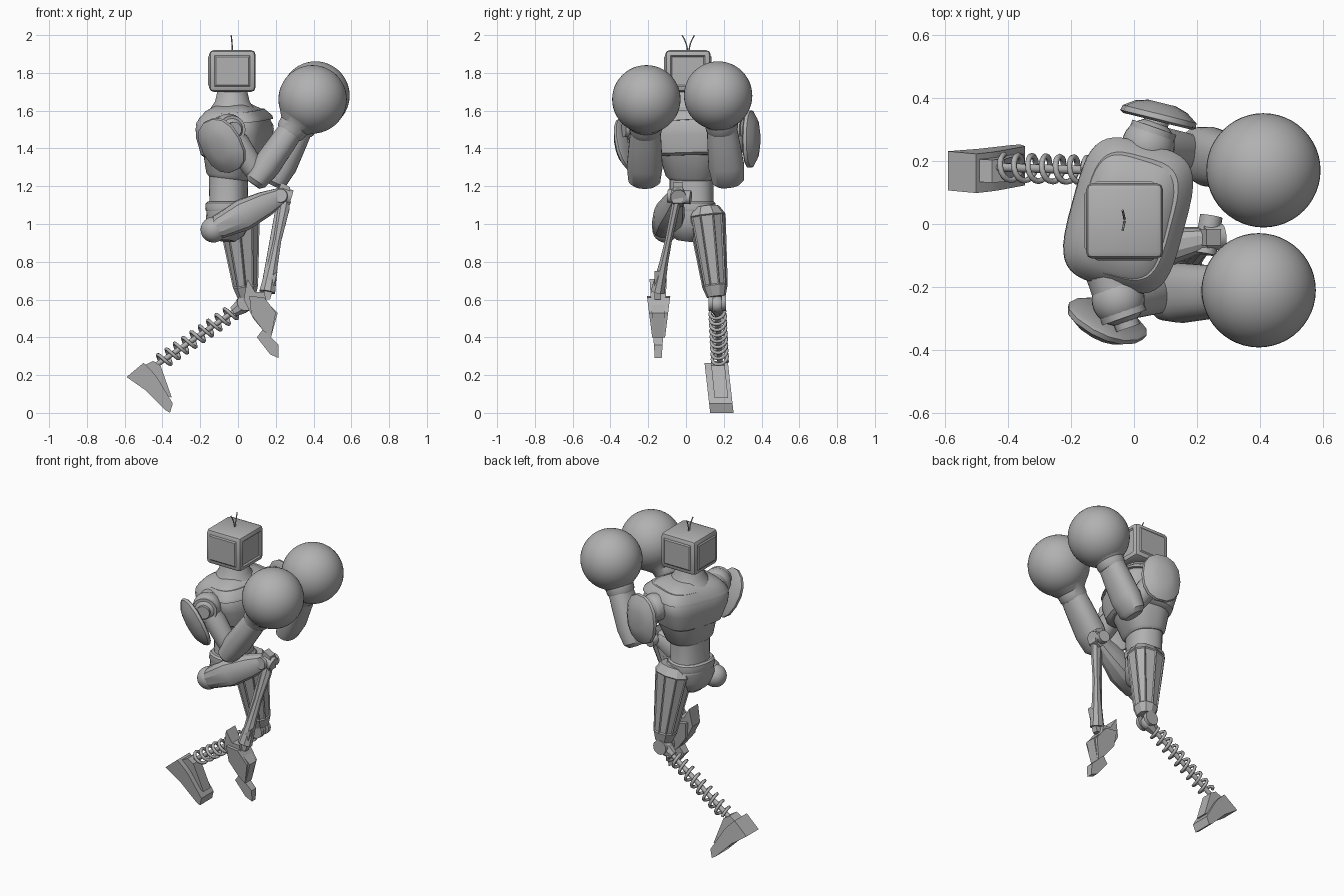
import bpy, bmesh, math
from mathutils import Vector, Matrix

cube = bpy.data.objects.get("Cube")
if cube:
    bpy.data.objects.remove(cube, do_unlink=True)

grey = bpy.data.materials.new("plain_grey")
grey.use_nodes = True
grey.diffuse_color = (0.44, 0.44, 0.44, 1)
grey.node_tree.nodes["Principled BSDF"].inputs["Base Color"].default_value = (0.44, 0.44, 0.44, 1)


def finish(name, bm, angle=35):
    bmesh.ops.recalc_face_normals(bm, faces=bm.faces)
    mesh = bpy.data.meshes.new(name)
    bm.to_mesh(mesh)
    bm.free()
    ob = bpy.data.objects.new(name, mesh)
    bpy.context.collection.objects.link(ob)
    mesh.materials.append(grey)
    bpy.ops.object.select_all(action="DESELECT")
    ob.select_set(True)
    bpy.context.view_layer.objects.active = ob
    bpy.ops.object.shade_smooth_by_angle(angle=math.radians(angle))


def loft(name, start, end, rings, ref=(1, 0, 0), sides=24, power=2, panel=0, angle=35):
    """Rings of (t, radius along ref, radius across) from start to end; panel insets the large walls."""
    a, b = Vector(start), Vector(end)
    d = (b - a).normalized()
    u = Vector(ref)
    u = (u - d * u.dot(d)).normalized()
    v = d.cross(u)
    bm = bmesh.new()
    loops = []
    for t, ru, rv in rings:
        loop = []
        for i in range(sides):
            w = math.tau * (i + 0.5) / sides
            cu, cv = math.cos(w), math.sin(w)
            cu = math.copysign(abs(cu) ** (2 / power), cu)
            cv = math.copysign(abs(cv) ** (2 / power), cv)
            loop.append(bm.verts.new(a.lerp(b, t) + u * ru * cu + v * rv * cv))
        loops.append(loop)
    walls = []
    for lo, hi in zip(loops, loops[1:]):
        for i in range(sides):
            j = (i + 1) % sides
            walls.append(bm.faces.new((lo[i], lo[j], hi[j], hi[i])))
    bm.faces.new(loops[0])
    bm.faces.new(loops[-1])
    bmesh.ops.recalc_face_normals(bm, faces=bm.faces)
    if panel:
        big = [f for f in walls if f.calc_area() > 0.008]
        bmesh.ops.inset_individual(bm, faces=big, thickness=panel, depth=-panel * 0.6)
    finish(name, bm, angle)


def rod(name, start, end, radius, sides=16):
    loft(name, start, end, [(0, radius, radius), (1, radius, radius)],
         ref=(0.3, 0.5, 0.8), sides=sides, angle=50)


def ball(name, centre, radius, segments=32):
    bm = bmesh.new()
    bmesh.ops.create_uvsphere(bm, u_segments=segments, v_segments=segments // 2, radius=radius,
                              matrix=Matrix.Translation(centre))
    finish(name, bm, 60)


def side_plate(name, outline, y, half, skew=0, taper=1):
    """Side outline in x and z, extruded across y; skew shifts and taper narrows it toward the bottom."""
    bm = bmesh.new()
    top, low = max(p[1] for p in outline), min(p[1] for p in outline)
    rows = []
    for s in (-1, 1):
        row = []
        for x, z in outline:
            k = (top - z) / (top - low)
            row.append(bm.verts.new((x, y + skew * (k - 0.5) + s * half * (1 + (taper - 1) * k), z)))
        rows.append(row)
        bm.faces.new(row)
    n = len(outline)
    for i in range(n):
        j = (i + 1) % n
        bm.faces.new((rows[0][i], rows[0][j], rows[1][j], rows[1][i]))
    finish(name, bm, 20)


def wire(name, points, radius):
    curve = bpy.data.curves.new(name, "CURVE")
    curve.dimensions = "3D"
    curve.bevel_depth = radius
    curve.bevel_resolution = 1
    curve.use_fill_caps = True
    spline = curve.splines.new("POLY")
    spline.points.add(len(points) - 1)
    for p, co in zip(spline.points, points):
        p.co = (*co, 1)
    curve.materials.append(grey)
    bpy.context.collection.objects.link(bpy.data.objects.new(name, curve))


# Boxy head: sunken screen in front, slightly raised panels on the other sides
bm = bmesh.new()
bmesh.ops.create_cube(bm, size=1, matrix=Matrix.Translation((-0.03, 0.01, 1.81))
                      @ Matrix.Diagonal((0.245, 0.24, 0.22, 1)))
bmesh.ops.bevel(bm, geom=list(bm.edges), offset=0.022, segments=2, affect="EDGES", profile=0.5)
bm.normal_update()
panels = [f for f in bm.faces if f.calc_area() > 0.02 and abs(f.normal.z) < 0.5]
screen = [f for f in panels if f.normal.x > 0.5]
covers = [f for f in panels if f.normal.x < 0.5]
bmesh.ops.inset_individual(bm, faces=panels, thickness=0.01, depth=0)
bmesh.ops.inset_individual(bm, faces=screen, thickness=0.01, depth=-0.008)
bmesh.ops.inset_individual(bm, faces=covers, thickness=0.01, depth=0.006)
finish("head", bm, 25)
for s in (-1, 1):
    wire("antenna", [(-0.03 - 0.006 * t * t, 0.012 + s * (0.004 + 0.028 * t * t), 1.91 + 0.088 * t)
                     for t in (0, 0.25, 0.5, 0.75, 1)], 0.0035)

# Neck and torso, turned slightly toward the right
forward = (0.965, -0.26, 0)
loft("neck", (-0.03, 0.01, 1.56), (-0.03, 0.01, 1.71),
     [(0, 0.15, 0.15), (0.35, 0.117, 0.117), (0.6, 0.092, 0.092), (1, 0.078, 0.078)], forward)
loft("chest_shell", (-0.015, 0.03, 1.36), (-0.025, 0.025, 1.63),
     [(0, 0.145, 0.17), (0.05, 0.163, 0.19), (0.4, 0.182, 0.225), (0.58, 0.18, 0.235),
      (0.76, 0.163, 0.22), (0.9, 0.13, 0.18), (1, 0.085, 0.115)], forward, sides=40, power=3.8)
loft("collar_trim", (-0.018, 0.027, 1.54), (-0.022, 0.025, 1.595),
     [(0, 0.182, 0.236), (0.3, 0.178, 0.232), (1, 0.142, 0.195)], forward, sides=40, power=3.8)
loft("ribcage", (-0.05, 0.03, 1.24), (-0.03, 0.03, 1.4),
     [(0, 0.1, 0.12), (0.1, 0.115, 0.135), (1, 0.155, 0.18)], forward, sides=32, power=2.6)
loft("abdomen", (-0.05, 0.03, 1.06), (-0.05, 0.03, 1.27),
     [(0, 0.108, 0.13), (0.3, 0.098, 0.115), (1, 0.1, 0.115)], forward, sides=32, power=2.4)
loft("belt", (-0.05, 0.02, 1.07), (-0.05, 0.02, 1.12),
     [(0, 0.115, 0.135), (0.2, 0.118, 0.138), (0.8, 0.115, 0.135), (1, 0.105, 0.125)], forward, power=2.5)
loft("pelvis", (-0.06, 0.0, 0.91), (-0.05, 0.02, 1.08),
     [(0, 0.04, 0.05), (0.2, 0.085, 0.095), (0.55, 0.112, 0.13), (1, 0.112, 0.135)], forward, power=2.3)

# Arms: shoulder, elbow, glove centre, pad centre, pad normal and pad long axis for each side
arms = {
    "right": ((-0.05, -0.24, 1.5), (0.11, -0.22, 1.25), (0.395, -0.21, 1.66),
              (-0.08, -0.295, 1.42), (-0.43, -0.84, -0.33), (-0.45, -0.1, 0.85)),
    "left": ((0.045, 0.25, 1.5), (0.21, 0.22, 1.25), (0.41, 0.17, 1.68),
             (0.075, 0.325, 1.45), (0.24, 0.97, 0), (0, 0, 1)),
}
for side, (shoulder, elbow, glove, pad, normal, long_axis) in arms.items():
    s, e, g = Vector(shoulder), Vector(elbow), Vector(glove)
    across = Vector((0.35, 1 if side == "left" else -1, 0)).normalized()
    ball(side + "_shoulder", s, 0.084)
    rod(side + "_shoulder_axle", s - across * 0.1, s + across * 0.06, 0.074, 20)
    rod(side + "_shoulder_cap", s + across * 0.05, s + across * 0.095, 0.04)
    loft(side + "_upper_arm", s, e,
         [(0, 0.055, 0.055), (0.3, 0.065, 0.065), (0.75, 0.06, 0.06), (1, 0.05, 0.05)])
    loft(side + "_forearm", e - (g - e) * 0.1, g - (g - e) * 0.3,
         [(0, 0.04, 0.06), (0.06, 0.06, 0.085), (0.3, 0.075, 0.095), (0.7, 0.07, 0.085),
          (1, 0.064, 0.075)], power=2.3)
    loft(side + "_glove_cuff", g.lerp(e, 0.44), g.lerp(e, 0.28),
         [(0, 0.072, 0.078), (0.2, 0.08, 0.085), (0.6, 0.083, 0.088), (1, 0.115, 0.115)])
    ball(side + "_glove", g, 0.181, 48)
    p, n = Vector(pad), Vector(normal).normalized()
    loft(side + "_shoulder_pad", p, p + n * 0.06,
         [(0, 0.145, 0.112), (0.12, 0.155, 0.124), (0.4, 0.152, 0.12), (0.8, 0.11, 0.085),
          (1, 0.06, 0.045)], long_axis, sides=14, power=2.3)

# Raised right leg
ball("right_hip", (-0.13, -0.11, 0.97), 0.068)
hip, knee, ankle = (-0.14, -0.12, 0.965), (0.24, -0.045, 1.155), (0.155, -0.15, 0.64)
loft("right_thigh", hip, knee,
     [(0, 0.04, 0.045), (0.1, 0.064, 0.07), (0.42, 0.085, 0.082), (0.75, 0.068, 0.055),
      (1, 0.042, 0.035)], (0, 0, 1), sides=12, power=2.6, angle=25)
rod("right_knee", (0.225, -0.095, 1.15), (0.245, 0.025, 1.14), 0.036)
rod("right_knee_cap", (0.22, -0.045, 1.16), (0.28, -0.04, 1.14), 0.042, 12)
side_plate("right_knee_bracket", [(0.19, 1.13), (0.23, 1.22), (0.275, 1.195), (0.28, 1.11), (0.24, 1.09)],
           -0.042, 0.026)
loft("right_shin", (0.25, -0.045, 1.14), ankle,
     [(0, 0.03, 0.025), (0.12, 0.036, 0.024), (0.45, 0.024, 0.02), (0.7, 0.03, 0.025),
      (1, 0.045, 0.04)], sides=8, angle=20)
rod("right_shin_strut", (0.21, -0.06, 1.08), (0.13, -0.15, 0.64), 0.012, 8)
side_plate("right_calf_fin", [(0.21, 0.75), (0.17, 0.6), (0.13, 0.6), (0.15, 0.7)], -0.15, 0.018)
side_plate("right_foot", [(0.05, 0.71), (0.03, 0.6), (0.08, 0.5), (0.13, 0.44), (0.1, 0.4),
                          (0.17, 0.31), (0.215, 0.29), (0.215, 0.36), (0.175, 0.4), (0.21, 0.53),
                          (0.15, 0.59), (0.14, 0.64), (0.09, 0.64)], -0.147, 0.046, 0, 0.4)
side_plate("right_foot_guard", [(0.06, 0.62), (0.07, 0.52), (0.13, 0.44), (0.175, 0.4), (0.2, 0.53),
                                (0.14, 0.61)], -0.145, 0.062, 0, 0.55)

# Trailing left leg: panelled thigh, sprung shin and wedge foot
ball("left_hip", (0, 0.09, 1.03), 0.09)
loft("left_thigh", (0.0, 0.105, 1.09), (0.045, 0.16, 0.615),
     [(0, 0.09, 0.07), (0.1, 0.116, 0.1), (0.88, 0.07, 0.068), (1, 0.05, 0.05)],
     sides=10, panel=0.009, power=2.3, angle=20)
ball("left_knee", (0.03, 0.165, 0.575), 0.045, 16)
for y in (0.13, 0.2):
    rod("left_knee_disc", (0.04, y - 0.012, 0.585), (0.04, y + 0.012, 0.585), 0.045, 14)
top, bottom = Vector((0.02, 0.165, 0.565)), Vector((-0.43, 0.18, 0.255))
rod("left_shin_core", top, bottom, 0.014, 10)
loft("left_spring_seat", top, top.lerp(bottom, 0.1),
     [(0, 0.045, 0.045), (1, 0.025, 0.03)], (0, 1, 0), sides=8, angle=20)
axis = (bottom - top).normalized()
v = axis.cross(Vector((0, 1, 0))).normalized()
u = v.cross(axis)
turns, steps = 9, 16
coil = []
for i in range(turns * steps + 1):
    w = math.tau * i / steps
    coil.append(top.lerp(bottom, 0.08 + 0.88 * i / (turns * steps))
                + (u * math.cos(w) + v * math.sin(w)) * 0.04)
wire("left_shin_spring", coil, 0.0095)
side_plate("left_foot", [(-0.59, 0.19), (-0.5, 0.265), (-0.455, 0.22), (-0.43, 0.19), (-0.345, 0.05),
                         (-0.36, 0.0), (-0.385, 0.015), (-0.49, 0.12)], 0.175, 0.062, 0.03)
side_plate("left_ankle", [(-0.5, 0.25), (-0.45, 0.275), (-0.41, 0.25), (-0.35, 0.08), (-0.45, 0.12)],
           0.177, 0.036, 0.02)
